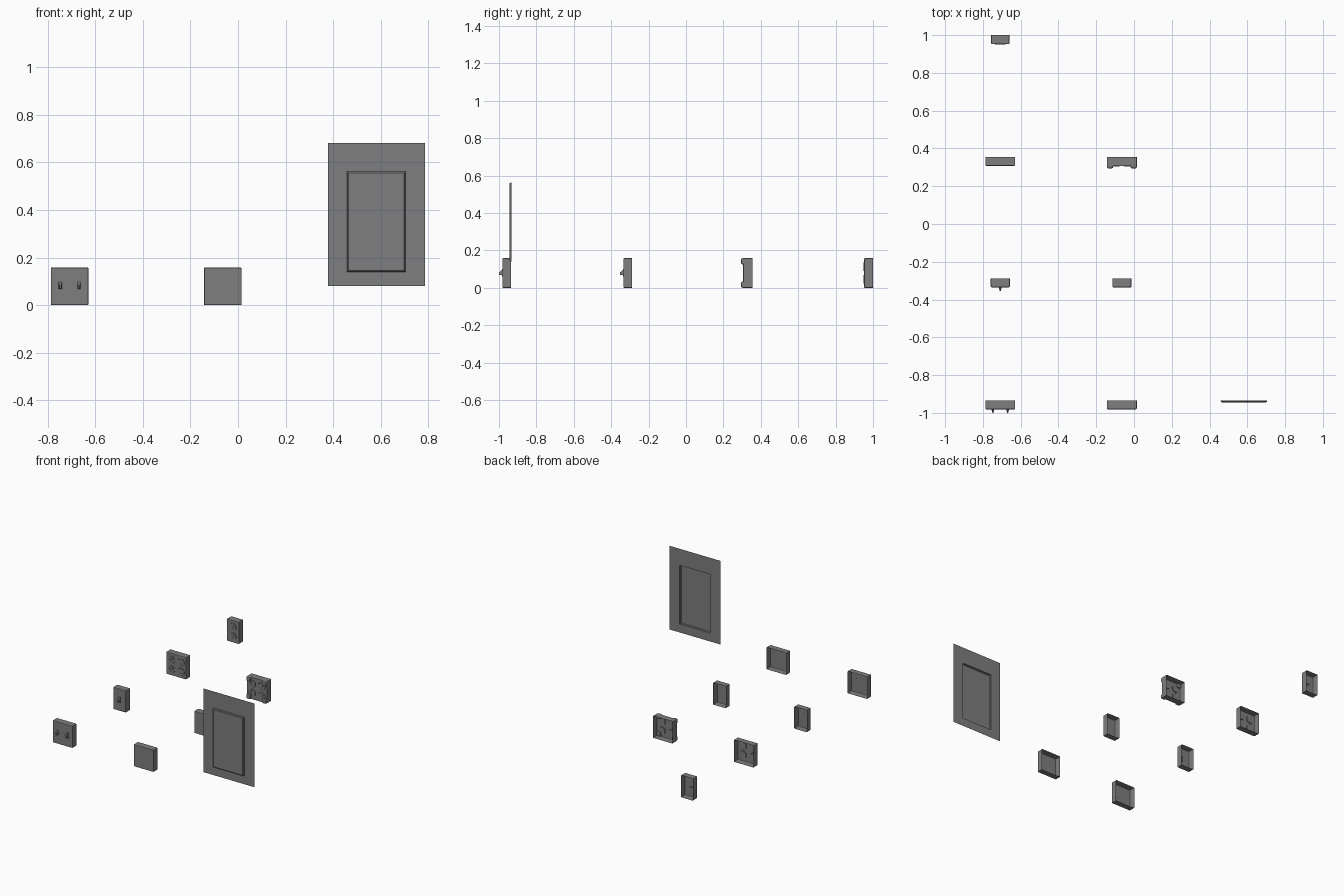
import bpy, bmesh, math
from mathutils import Matrix, Vector

if "Cube" in bpy.data.objects:
    bpy.data.objects.remove(bpy.data.objects["Cube"])

CZ = 0.079          # height of every plate centre
H = 0.158           # plate height

DARK = bpy.data.materials.new("dark_grey")
DARK.diffuse_color = (0.21, 0.21, 0.21, 1)
DARK.use_nodes = True
DARK.node_tree.nodes["Principled BSDF"].inputs["Base Color"].default_value = DARK.diffuse_color


def finish(bm, name):
    bmesh.ops.recalc_face_normals(bm, faces=bm.faces)
    me = bpy.data.meshes.new(name)
    bm.to_mesh(me)
    bm.free()
    me.materials.append(DARK)
    ob = bpy.data.objects.new(name, me)
    bpy.context.collection.objects.link(ob)
    return ob


def box(name, lo, hi, bevel=0.0, front_only=False):
    bm = bmesh.new()
    lo, hi = Vector(lo), Vector(hi)
    m = Matrix.Translation((lo + hi) / 2) @ Matrix.Diagonal((*(hi - lo), 1))
    bmesh.ops.create_cube(bm, size=1, matrix=m)
    if bevel:
        es = [e for e in bm.edges
              if not front_only or min(v.co.y for v in e.verts) < hi.y - 1e-5]
        bmesh.ops.bevel(bm, geom=es, offset=bevel, segments=2, profile=0.5, affect='EDGES')
    return finish(bm, name)


def prism(name, pts, x, z, y0, y1):
    """Extrude an x/z outline from y0 to y1."""
    bm = bmesh.new()
    f = bm.faces.new([bm.verts.new((x + a, y0, z + b)) for a, b in pts])
    r = bmesh.ops.extrude_face_region(bm, geom=[f])
    vs = [g for g in r['geom'] if isinstance(g, bmesh.types.BMVert)]
    bmesh.ops.translate(bm, vec=(0, y1 - y0, 0), verts=vs)
    return finish(bm, name)


def round_outline(r, flat):
    """Circle flattened at top and bottom."""
    a0 = math.asin(flat / r)
    n = 8
    right = [(r * math.cos(a), r * math.sin(a))
             for a in (-a0 + 2 * a0 * i / n for i in range(n + 1))]
    return right + [(-a, -b) for a, b in right]


def cut(ob, cutters):
    for c in cutters:
        m = ob.modifiers.new("cut", 'BOOLEAN')
        m.operation, m.solver, m.object = 'DIFFERENCE', 'EXACT', c
        bpy.context.view_layer.objects.active = ob
        bpy.ops.object.modifier_apply(modifier=m.name)
        bpy.data.objects.remove(c)


def plate(name, x, w, y0, y1, cutters=()):
    """Wall plate: rounded front, pockets cut in, open at the back."""
    ob = box(name, (x - w / 2, y0, CZ - H / 2), (x + w / 2, y1, CZ + H / 2), 0.004, True)
    cut(ob, cutters)
    bm = bmesh.new()
    bm.from_mesh(ob.data)
    back = [f for f in bm.faces if all(v.co.y > y1 - 1e-4 for v in f.verts)]
    bmesh.ops.delete(bm, geom=back, context='FACES')
    bm.to_mesh(ob.data)
    bm.free()
    return ob


def switch_plate(name, x, w, y0, y1, xs):
    plate(name, x, w, y0, y1)
    for d in xs:
        # slim collar and a tapered lever pointing slightly down
        box(name + "_collar", (x + d - .008, y0 - .002, CZ - .020),
            (x + d + .008, y0 + .001, CZ + .022))
        bm = bmesh.new()
        back, tip = [[bm.verts.new((x + d + sx * hw, y, z + sz * hh))
                      for sx, sz in ((-1, -1), (1, -1), (1, 1), (-1, 1))]
                     for hw, hh, y, z in ((.007, .015, y0 - .001, CZ + .003),
                                          (.003, .006, y0 - .019, CZ - .004))]
        bm.faces.new(back)
        bm.faces.new(tip)
        for i in range(4):
            bm.faces.new((back[i], back[(i + 1) % 4], tip[(i + 1) % 4], tip[i]))
        finish(bm, name + "_lever")


def outlet_plate(name, x, w, y0, y1, xs):
    spots = [(x + d, CZ + s * .034) for d in xs for s in (-1, 1)]
    holes = [prism("hole", round_outline(.028, .024), px, pz, y0 - .01, y0 + .006)
             for px, pz in spots]
    plate(name, x, w, y0, y1, holes)
    for px, pz in spots:
        # socket face with two slots and a ground hole
        face = prism(name + "_socket", round_outline(.027, .023), px, pz, y0 - .002, y0 + .005)
        a, b = y0 - .02, y0 + .003
        cut(face, [box("c", (px - .0105, a, pz - .001), (px - .0085, b, pz + .011)),
                   box("c", (px + .0085, a, pz), (px + .0105, b, pz + .010)),
                   prism("c", round_outline(.003, .0025), px, pz - .010, a, b)])
    for d in xs:
        # plate screw
        prism(name + "_screw", round_outline(.0035, .003), x + d, CZ, y0 - .0015, y0 + .002)


XL, XM = -.708, -.064
WIDE, SLIM = .158, .101
PAIR = (-.039, .039)

# switches and blank covers
switch_plate("double_switch", XL, WIDE, -.981, -.935, PAIR)
switch_plate("single_switch", XL, SLIM, -.335, -.289, (0,))
plate("double_blank_plate", XM, WIDE, -.981, -.935)
plate("single_blank_plate", XM, SLIM, -.335, -.289)

# socket plates
outlet_plate("double_outlet", XL, WIDE, .308, .355, PAIR)
outlet_plate("single_outlet", XL, .096, .952, 1.0, (0,))
outlet_plate("guarded_outlet", XM, WIDE, .306, .355, PAIR)

# raised corner guards on the last socket plate
for sx in (-1, 1):
    for sz in (-1, 1):
        px, pz = XM + sx * .0625, CZ + sz * .0625
        box("corner_guard", (px - .0165, .294, pz - .0165),
            (px + .0165, .320, pz + .0165), .008)

# breaker panel: thin flange sheet with a raised door
bm = bmesh.new()
rings = [[bm.verts.new((x, y, z)) for x, z in ((x0, z0), (x1, z0), (x1, z1), (x0, z1))]
         for x0, x1, z0, z1, y in ((.379, .787, .080, .681, -.934),
                                   (.459, .704, .140, .562, -.934),
                                   (.460, .703, .141, .561, -.941),
                                   (.465, .698, .146, .556, -.945))]
for r, s in zip(rings, rings[1:]):
    for i in range(4):
        bm.faces.new((r[i], r[(i + 1) % 4], s[(i + 1) % 4], s[i]))
bm.faces.new(rings[-1])
finish(bm, "breaker_panel")
